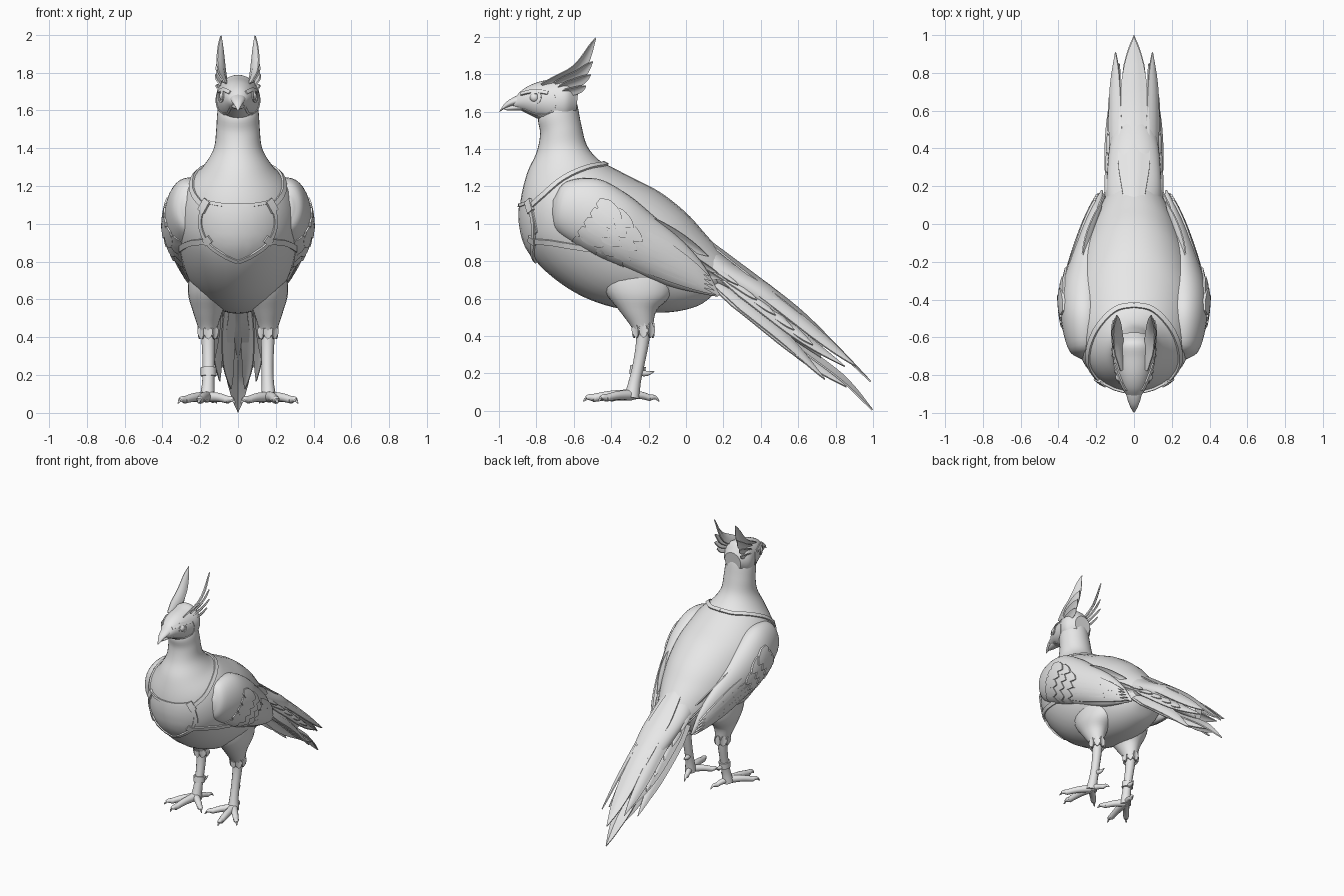
import bpy, bmesh, math
from mathutils import Vector
from mathutils.bvhtree import BVHTree

cube = bpy.data.objects.get("Cube")
if cube:
    bpy.data.objects.remove(cube)

grey = bpy.data.materials.new("plain_grey")
grey.use_nodes = True
tone = (0.8, 0.8, 0.8, 1)
grey.diffuse_color = tone
grey.node_tree.nodes["Principled BSDF"].inputs["Base Color"].default_value = tone
parts = []


def finish(name, bm, mirror=False):
    """Turn a bmesh into an object, mirrored across x when paired."""
    bmesh.ops.recalc_face_normals(bm, faces=bm.faces)
    mesh = bpy.data.meshes.new(name)
    bm.to_mesh(mesh)
    ob = bpy.data.objects.new(name, mesh)
    bpy.context.collection.objects.link(ob)
    mesh.materials.append(grey)
    if mirror:
        mod = ob.modifiers.new("Mirror", 'MIRROR')
        mod.use_mirror_merge = False
    parts.append(ob)
    tree = BVHTree.FromBMesh(bm)
    bm.free()
    return tree


def spline(points, steps):
    """Smooth curve through points of any dimension."""
    pts = [Vector(p) for p in points]
    pts = [pts[0] * 2 - pts[1]] + pts + [pts[-1] * 2 - pts[-2]]
    out = []
    for a, b, c, d in zip(pts, pts[1:], pts[2:], pts[3:]):
        for i in range(steps):
            t = i / steps
            out.append(b + (c - a) * (t / 2) + (a * 2 - b * 5 + c * 4 - d) * (t * t / 2)
                       + (b * 3 - a - c * 3 + d) * (t ** 3 / 2))
    return out + [pts[-2]]


def skin(name, rows, mirror=False):
    """Join closed rows of points into a capped solid."""
    bm = bmesh.new()
    rows = [[bm.verts.new(p) for p in row] for row in rows]
    n = len(rows[0])
    for r, s in zip(rows, rows[1:]):
        for i in range(n):
            j = (i + 1) % n
            bm.faces.new((r[i], r[j], s[j], s[i]))
    bm.faces.new(rows[0])
    bm.faces.new(rows[-1])
    return finish(name, bm, mirror)


def loft(name, rings, mirror=False, sides=32, steps=5):
    """Each ring: lower y, z, upper y, z, half width, centre x."""
    rows = []
    for y1, z1, y2, z2, w, cx in spline(rings, steps):
        w = max(w, 0.002)
        row = []
        for k in range(sides):
            a = math.tau * k / sides
            c = math.cos(a) / 2
            row.append((cx + w * math.sin(a), (y1 + y2) / 2 + (y2 - y1) * c,
                        (z1 + z2) / 2 + (z2 - z1) * c))
        rows.append(row)
    return skin(name, rows, mirror)


def heading(path, i):
    return (path[min(i + 1, len(path) - 1)] - path[max(i - 1, 0)]).xyz.normalized()


def tube(name, points, mirror=False, sides=12):
    """Each point: x, y, z, radius."""
    path = spline(points, 4)
    rows = []
    for i, p in enumerate(path):
        d = heading(path, i)
        u = d.cross(Vector((0, 1, 0)) if abs(d.z) > 0.7 else Vector((0, 0, 1))).normalized()
        v = d.cross(u)
        rows.append([p.xyz + (u * math.cos(math.tau * k / sides) + v * math.sin(math.tau * k / sides))
                     * max(p.w, 0.002) for k in range(sides)])
    skin(name, rows, mirror)


def sheet(name, rows, offset, mirror=False):
    """Thin plate: each row is closed by its own copy moved by offset."""
    offset = Vector(offset)
    skin(name, [row + [p + offset for p in reversed(row)] for row in rows], mirror)


def blade(t):
    return max(0.02, min(1, 0.45 + 2 * t) * (1 - t ** 4))


def feather(name, points, width, side=(1, 0, 0), mirror=False, crease=0.25):
    """Free standing pointed feather with a raised central shaft."""
    path = spline(points, 6)
    side = Vector(side).normalized()
    rows = []
    for i, p in enumerate(path):
        n = side.cross(heading(path, i)).normalized()
        if n.z < 0:
            n = -n
        w = width * blade(i / (len(path) - 1))
        rows.append([p + side * w * k - n * abs(k) * w * crease for k in (-1, -0.5, 0, 0.5, 1)])
    sheet(name, rows, n * -0.008, mirror)


def laid_feather(name, tree, start, end, width, lift=0.004):
    """Feather drawn in the side plane and pressed onto the wing."""
    a, b = Vector(start), Vector(end)
    across = Vector((-(b - a).y, (b - a).x)).normalized()
    rows = []
    for i in range(11):
        t = i / 10
        row = []
        for k in (-1, -0.5, 0, 0.5, 1):
            q = a.lerp(b, t) + across * width * k * blade(t)
            hit = tree.ray_cast(Vector((1, q.x, q.y)), Vector((-1, 0, 0)))[0]
            if hit is None:
                hit = tree.find_nearest(Vector((0.3, q.x, q.y)))[0]
            row.append(hit + Vector((lift + 0.01 * t, 0, 0)))
        rows.append(row)
    sheet(name, rows, (-0.016, 0, 0), True)


def strap(name, tree, points, width, mirror=False, lift=0.012):
    """Flat band that follows a surface."""
    snapped = [tree.find_nearest(p)[:2] for p in spline(points, 6)]
    path = [p for p, n in snapped]
    rows = []
    for i, (p, n) in enumerate(snapped):
        u = heading(path, i).cross(n).normalized() * width / 2
        rows.append([p - u - n * 0.01, p - u + n * lift, p + u + n * lift, p + u - n * 0.01])
    skin(name, rows, mirror)


# Body and neck
body = loft("body", [
    (-.76, 1.63, -.61, 1.72, .085, 0),
    (-.79, 1.56, -.582, 1.64, .108, 0), (-.78, 1.48, -.56, 1.53, .115, 0),
    (-.80, 1.38, -.53, 1.42, .128, 0), (-.85, 1.27, -.47, 1.345, .18, 0),
    (-.885, 1.12, -.40, 1.305, .26, 0), (-.885, .98, -.28, 1.243, .31, 0),
    (-.84, .85, -.14, 1.17, .33, 0), (-.72, .72, .0, 1.06, .32, 0),
    (-.55, .61, .1, .95, .285, 0), (-.35, .545, .17, .87, .235, 0),
    (-.12, .525, .22, .81, .18, 0), (.06, .56, .25, .77, .12, 0), (.17, .64, .26, .73, .04, 0)])

# Head, beak and face
head = loft("head", [
    (-.925, 1.62, -.92, 1.67, .03, 0), (-.87, 1.6, -.87, 1.72, .062, 0),
    (-.8, 1.565, -.8, 1.755, .092, 0), (-.72, 1.535, -.71, 1.775, .112, 0),
    (-.65, 1.53, -.63, 1.785, .115, 0), (-.59, 1.58, -.575, 1.72, .07, 0)])
loft("upper_beak", [
    (-.88, 1.63, -.88, 1.695, .045, 0), (-.93, 1.63, -.925, 1.675, .035, 0),
    (-.97, 1.615, -.965, 1.648, .02, 0), (-.998, 1.597, -.995, 1.607, .004, 0)], sides=16)
loft("lower_beak", [
    (-.87, 1.605, -.87, 1.65, .04, 0), (-.93, 1.605, -.93, 1.635, .026, 0),
    (-.97, 1.608, -.97, 1.62, .008, 0)], sides=16)
bm = bmesh.new()
bmesh.ops.create_uvsphere(bm, u_segments=20, v_segments=12, radius=.026)
bmesh.ops.translate(bm, verts=bm.verts, vec=(.073, -.81, 1.675))
finish("eye", bm, True)
ring = [(.09, -.81 + .034 * math.cos(k * math.tau / 10), 1.675 + .028 * math.sin(k * math.tau / 10))
        for k in range(11)]
strap("eyelid", head, ring, .012, True, .006)
strap("brow", head, [(.05, -.89, 1.70), (.085, -.82, 1.715), (.11, -.74, 1.705)], .02, True, .007)
strap("cheek_edge", head, [(.1, -.71, 1.7), (.11, -.70, 1.64), (.1, -.73, 1.585), (.07, -.80, 1.57),
                           (.05, -.88, 1.6)], .012, True, .004)

# Twin crest of feathers
for start, mid, tip, w in (
        ((.055, -.77, 1.74), (.076, -.59, 1.825), (.087, -.485, 1.995), .042),
        ((.07, -.70, 1.75), (.085, -.58, 1.80), (.095, -.50, 1.87), .036),
        ((.08, -.68, 1.73), (.092, -.58, 1.765), (.105, -.51, 1.80), .032),
        ((.085, -.68, 1.70), (.092, -.59, 1.72), (.1, -.535, 1.74), .028)):
    feather("crest_feather", (start, mid, tip), w, (.55, -.5, .6), True)

# Wings
wing = loft("wing", [
    (-.715, 1.04, -.71, 1.13, .025, .26), (-.69, .96, -.64, 1.225, .085, .26),
    (-.58, .88, -.47, 1.24, .122, .262), (-.42, .80, -.31, 1.155, .127, .26),
    (-.28, .74, -.17, 1.04, .108, .243), (-.1, .67, -.01, .9, .07, .22),
    (.06, .63, .1, .77, .035, .195), (.17, .61, .18, .625, .006, .17)], True)
fall, rise = Vector((.8, -.6)), Vector((.55, .84))
for row, count in enumerate((4, 5, 5)):
    for i in range(count):
        base = Vector((-.56, 1.04)) + fall * (.25 - .08 * row) + rise * (i - (count - 1) / 2) * .06
        laid_feather("covert_feather", wing, base - fall * .06, base + fall * .1, .042, .003 + .003 * row)
for i in range(5):
    t = i / 4
    laid_feather("flight_feather", wing, (-.38 + .17 * t, .83 + .12 * t),
                 (.165 - .04 * t, .618 + .1 * t), .028)
for x, y, z in ((.15, .17, .74), (.165, .12, .83), (.135, .2, .70)):
    feather("shoulder_feather", ((x + .09, -.28, z + .22), (x + .06, -.08, z + .12), (x, y, z)),
            .045, (.45, .3, .8), True)

# Tail: arched base, then overlapping long feathers
loft("tail_base", [
    (.0, .62, .1, .93, .15, 0), (.18, .645, .24, .80, .145, 0),
    (.38, .53, .44, .68, .13, 0), (.56, .385, .61, .53, .09, 0), (.72, .28, .74, .38, .03, 0)])
feather("tail_top_feather", ((0, .05, .97), (0, .3, .785), (0, .6, .555), (0, .82, .34), (0, .99, .16)), .085)
feather("tail_low_feather", ((0, .2, .70), (0, .5, .455), (0, .8, .23), (0, .9, .135), (0, 1.0, .008)),
        .065, crease=.5)
for pts, w in (
        (((.09, .08, .87), (.105, .4, .66), (.11, .7, .42), (.1, .91, .24)), .05),
        (((.11, .08, .82), (.13, .35, .62), (.12, .6, .42), (.08, .85, .24)), .05),
        (((.11, .1, .74), (.13, .35, .55), (.12, .55, .38), (.1, .745, .17)), .05),
        (((.12, .1, .72), (.13, .3, .57), (.13, .45, .44), (.13, .61, .28)), .045),
        (((.05, .2, .68), (.06, .45, .47), (.06, .65, .29), (.04, .86, .13)), .05)):
    feather("tail_side_feather", pts, w, (.7, -.35, -.6), True)
for i in range(5):
    y, x = .16 + .1 * i, .14 - .005 * i
    z = .76 - .08 * i
    feather("tail_edge_feather", ((x - .02, y - .08, z + .06), (x, y + .02, z), (x + .012, y + .12, z - .085)),
            .03, (.7, -.35, -.6), True)

# Legs with feathered cuffs
loft("thigh", [
    (-.40, .84, -.08, .84, .07, .14), (-.46, .74, -.06, .74, .1, .155), (-.435, .64, -.08, .62, .107, .157),
    (-.36, .54, -.155, .54, .08, .16), (-.30, .46, -.175, .46, .054, .16),
    (-.275, .41, -.18, .41, .042, .158)], True, 24)
for k in range(8):
    a = math.tau * k / 8
    c, s = math.cos(a), math.sin(a)
    feather("cuff_feather", ((.16 + .044 * c, -.23 + .051 * s, .47), (.158 + .042 * c, -.228 + .048 * s, .42),
                             (.158 + .04 * c, -.227 + .046 * s, .39)), .022, (-s, c, 0), True)
tube("shank", [(.158, -.225, .45, .04), (.157, -.235, .35, .034), (.156, -.255, .24, .031),
               (.158, -.275, .15, .033), (.163, -.29, .07, .042)], True)
tube("spur", [(.15, -.255, .205, .018), (.145, -.21, .2, .014), (.14, -.17, .21, .002)], True)
for tip, r in (((.285, -.43), .026), ((.2, -.50), .028), ((.05, -.40), .026), ((.13, -.19), .022)):
    hub = Vector((.165, -.29))
    end = Vector(tip)
    mid, claw = hub.lerp(end, .55), end + (end - hub).normalized() * .05
    tube("toe", [(*hub, .085, r * 1.1), (*mid, .082, r * .9), (*end, .068, r * .75)], True)
    tube("claw", [(*hub.lerp(end, .93), .07, r * .8), (*end.lerp(claw, .5), .072, r * .5), (*claw, .05, .002)], True)

# Band on the right leg
tube("leg_band", [(-.156, -.262, .195, .042), (-.156, -.256, .24, .042)])

# Breastplate pressed on the chest, with a raised rim
rows = []
for i in range(17):
    t = i / 16
    half = .185 + .025 * math.sin(math.pi * t / .8) if t < .5 else .208 * (1 - (t - .5) / .5) ** .8
    row = []
    for k in range(-6, 7):
        x = max(half, .004) * k / 6
        z = 1.1 - .3 * t + .015 * (k / 6) ** 2 * (1 - t)
        row.append(body.ray_cast(Vector((x, -2, z)), Vector((0, 1, 0)))[0] + Vector((0, -.006, 0)))
    rows.append(row)
sheet("breastplate", rows, (0, .015, 0))
strap("plate_top_rim", body, [(-.18, -.84, 1.12), (-.1, -.9, 1.105), (0, -.9, 1.1), (.1, -.9, 1.105),
                             (.18, -.84, 1.12)], .018, lift=.012)
strap("plate_side_rim", body, [(.185, -.84, 1.1), (.21, -.83, 1.0), (.165, -.82, .9), (.08, -.82, .835),
                              (0, -.81, .795)], .022, True, .012)

# Harness straps and clasps
strap("neck_strap", body, [(.18, -.83, 1.09), (.23, -.75, 1.16), (.23, -.65, 1.24), (.19, -.55, 1.29),
                          (.1, -.45, 1.32), (0, -.43, 1.32)], .028, True, .011)
strap("side_strap", body, [(.15, -.82, .91), (.24, -.73, .9), (.3, -.6, .875), (.33, -.42, .85)], .03, True, .01)
strap("upper_clasp", body, [(.165, -.85, 1.125), (.18, -.84, 1.095), (.195, -.83, 1.065)], .045, True, .018)
strap("lower_clasp", body, [(.14, -.83, .925), (.16, -.82, .91), (.18, -.81, .9)], .04, True, .016)

# Smooth shading with crisp feather edges
bpy.ops.object.select_all(action='DESELECT')
for ob in parts:
    ob.select_set(True)
bpy.context.view_layer.objects.active = parts[0]
bpy.ops.object.shade_smooth_by_angle(angle=math.radians(40))
